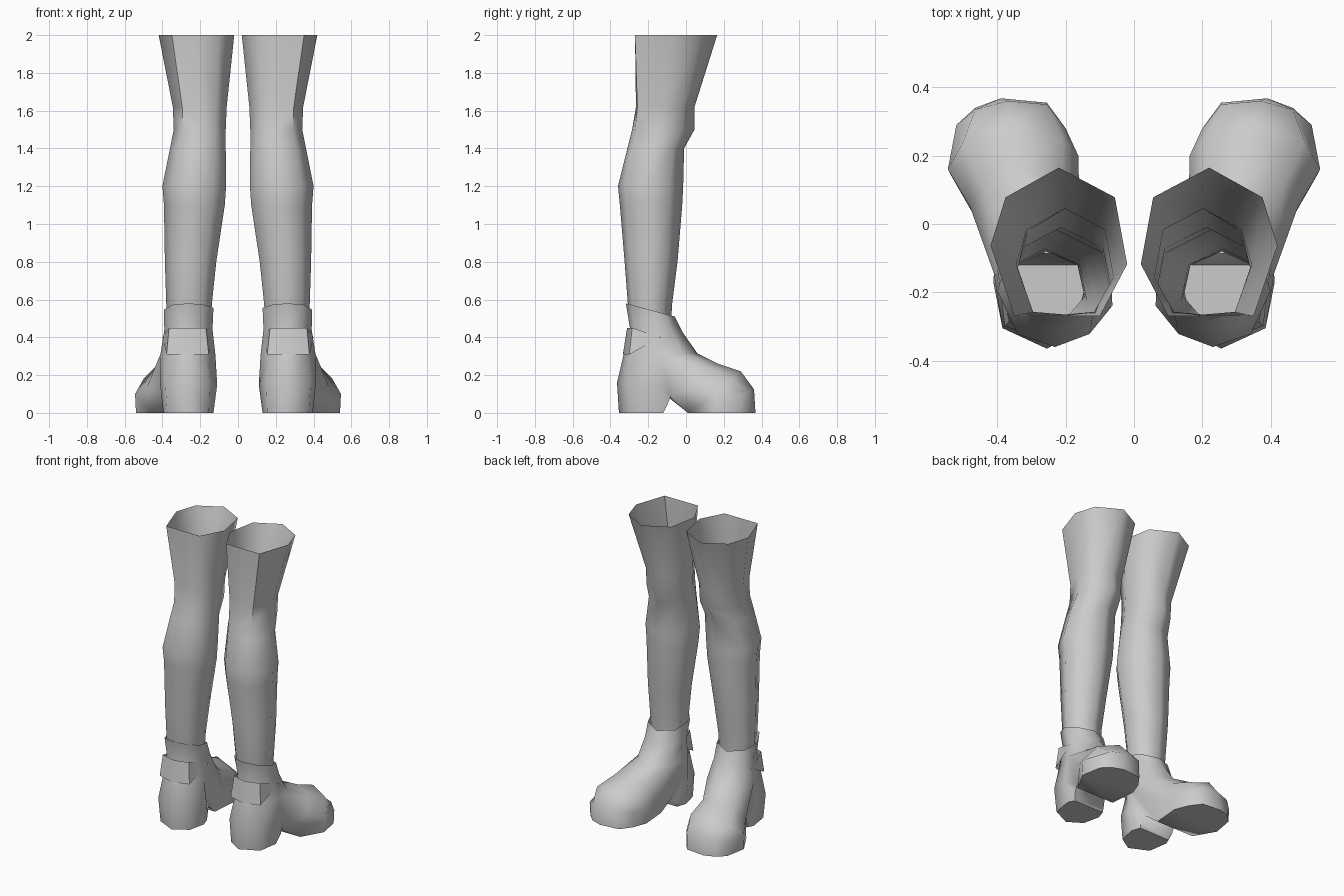
import bpy, bmesh, math

if "Cube" in bpy.data.objects:
    bpy.data.objects.remove(bpy.data.objects["Cube"])

grey = bpy.data.materials.new("plain grey")
grey.diffuse_color = (0.6, 0.6, 0.6, 1)
grey.use_nodes = True
grey.node_tree.nodes["Principled BSDF"].inputs["Base Color"].default_value = grey.diffuse_color

# Octagon outline: front, front-out, out, back-out, back, back-in, in, front-in
OUTLINE = [(0, 1), (.78, .6), (1, -.05), (.65, None), (0, -1), (-.6, None), (-1, -.3), (-.82, .6)]


def ring(x0, x1, y0, y1, z_back, z_front=None, b=.8):
    """Leg-shaped ring in a bounding box; b sets how flat the back is."""
    z_front = z_back if z_front is None else z_front
    pts = []
    for u, v in OUTLINE:
        v = -b if v is None else v
        pts.append(((x0 + x1) / 2 + u * (x1 - x0) / 2,
                    (y0 + y1) / 2 + v * (y1 - y0) / 2,
                    z_back + (z_front - z_back) * (v + 1) / 2))
    return pts


def skin(bm, rings, closed=True, cap=False):
    """Join consecutive rings with quads."""
    rows = [[bm.verts.new(p) for p in r] for r in rings]
    n = len(rows[0])
    for a, b in zip(rows, rows[1:]):
        for i in range(n if closed else n - 1):
            j = (i + 1) % n
            bm.faces.new((a[i], a[j], b[j], b[i]))
    if cap:
        bm.faces.new(rows[-1])


def finish(bm, name, side, angle=60, flip=False):
    bmesh.ops.remove_doubles(bm, verts=bm.verts, dist=.0005)
    bmesh.ops.recalc_face_normals(bm, faces=bm.faces)
    # Make the rearmost face look backwards
    rear = min(bm.faces, key=lambda f: f.calc_center_median().y)
    if rear.normal.y > 0:
        bmesh.ops.reverse_faces(bm, faces=bm.faces)
    if side < 0:
        for v in bm.verts:
            v.co.x *= -1
        bmesh.ops.reverse_faces(bm, faces=bm.faces)
    me = bpy.data.meshes.new(name)
    bm.to_mesh(me)
    bm.free()
    me.materials.append(grey)
    ob = bpy.data.objects.new(name, me)
    bpy.context.collection.objects.link(ob)
    bpy.ops.object.select_all(action='DESELECT')
    ob.select_set(True)
    bpy.context.view_layer.objects.active = ob
    bpy.ops.object.shade_smooth_by_angle(angle=math.radians(angle))


def build_leg(side, label):
    # Open stocking tube from thigh to ankle
    bm = bmesh.new()
    skin(bm, [
        ring(.02, .42, -.27, .165, 2.0, b=1),
        ring(.06, .345, -.265, .045, 1.62, b=.95),
        ring(.065, .34, -.285, .045, 1.5, b=.9),
        ring(.065, .36, -.31, -.01, 1.4, b=.85),
        ring(.063, .40, -.36, -.015, 1.2, b=.78),
        ring(.07, .392, -.35, -.02, 1.1, b=.78),
        ring(.115, .387, -.325, -.045, .8, b=.8),
        ring(.138, .38, -.308, -.073, .58, b=.8),
        ring(.145, .37, -.285, -.08, .46, b=.8)])
    finish(bm, label + "_leg", side)

    # Boot: ankle shaft that splits into a heel block and a toe
    bm = bmesh.new()
    cuff = ring(.13, .393, -.318, -.06, .58, .51)
    ankle = ring(.135, .39, -.297, -.02, .45, .43)
    instep = ring(.12, .41, -.33, .06, .31, .315)
    skin(bm, [cuff, ankle, instep])
    front, f_out, out, b_out, back, b_in, inn, f_in = instep
    arch = [(.16, -.09, .08), (.39, -.08, .09)]
    skin(bm, [
        [out, b_out, back, b_in, inn] + arch,
        [(.412, -.17, .15), (.385, -.305, .16), (.255, -.365, .16), (.15, -.305, .16),
         (.11, -.18, .15), (.15, -.11, .04), (.39, -.10, .04)],
        [(.395, -.16, 0), (.375, -.295, 0), (.25, -.355, 0), (.155, -.295, 0),
         (.13, -.18, 0), (.15, -.12, 0), (.375, -.12, 0)]], cap=True)
    skin(bm, [
        [out, f_out, front, f_in, inn] + arch,
        [(.48, .05, .14), (.44, .12, .24), (.33, .17, .26), (.21, .12, .235),
         (.16, .07, .13), (.18, .01, 0), (.46, .01, 0)],
        [(.545, .16, .10), (.50, .24, .18), (.36, .29, .22), (.21, .25, .185),
         (.163, .20, .10), (.165, .19, 0), (.54, .15, 0)],
        [(.52, .29, .09), (.465, .335, .115), (.37, .36, .125), (.255, .35, .12),
         (.20, .28, .09), (.20, .28, 0), (.515, .29, 0)],
        [(.515, .29, 0), (.465, .34, 0), (.39, .368, 0), (.255, .355, 0),
         (.20, .28, 0), (.20, .28, 0), (.515, .29, 0)]], cap=True)
    finish(bm, label + "_boot", side, 65)

    # Pointed heel strap wrapping the back of the ankle
    bm = bmesh.new()
    tips = [(.40, -.13, .40), (.13, -.13, .40)]
    top = [tips[0], (.365, -.285, .45), (.262, -.312, .45), (.17, -.285, .45), tips[1]]
    low = [tips[0], (.378, -.30, .31), (.265, -.334, .31), (.155, -.30, .31), tips[1]]
    skin(bm, [top, low], closed=False)
    finish(bm, label + "_heel_strap", side)


for s, name in ((1, "right"), (-1, "left")):
    build_leg(s, name)
